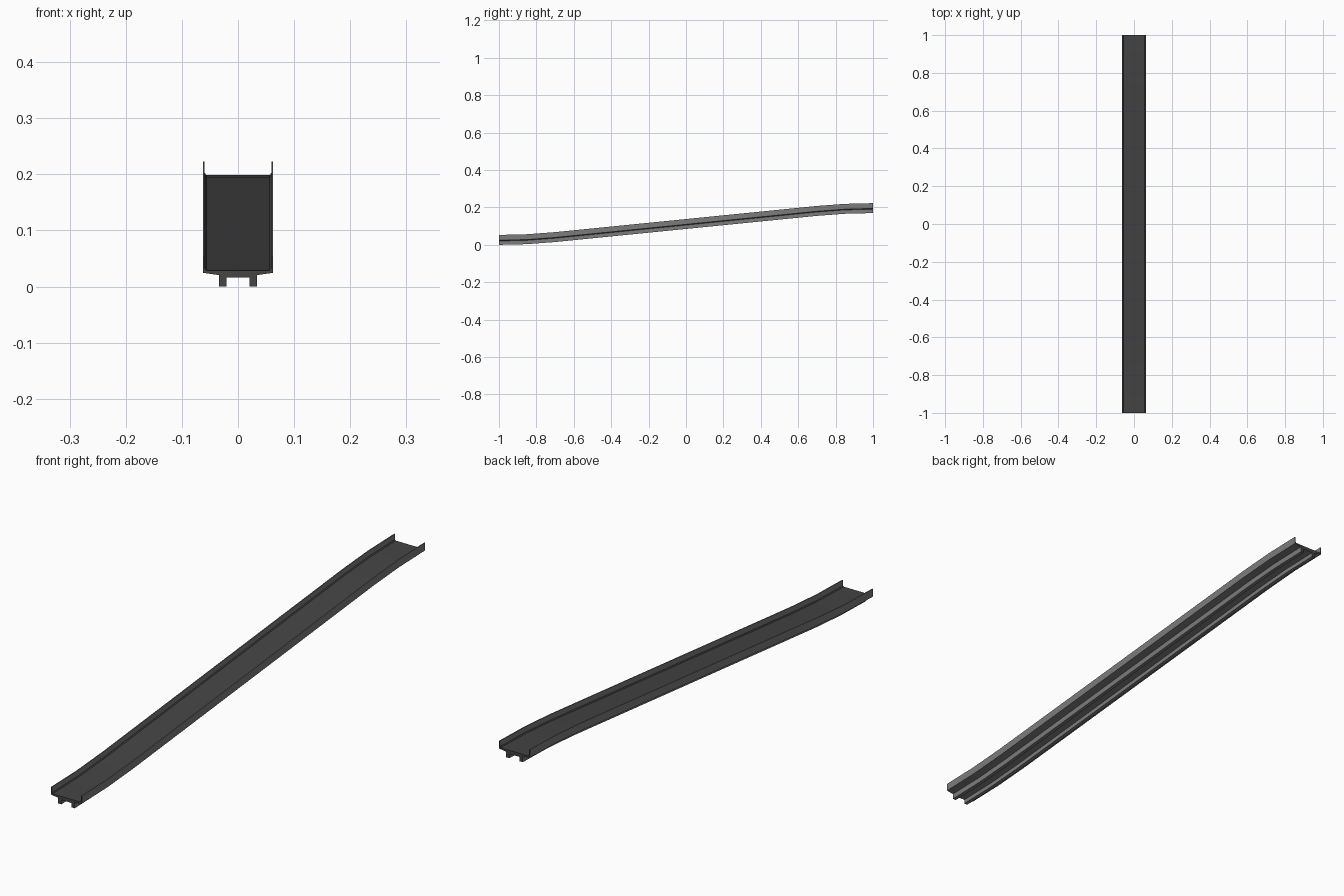
import bpy, bmesh

if "Cube" in bpy.data.objects:
    bpy.data.objects.remove(bpy.data.objects["Cube"])

def material(name, v):
    m = bpy.data.materials.new(name)
    m.diffuse_color = (v, v, v, 1)
    m.use_nodes = True
    m.node_tree.nodes["Principled BSDF"].inputs["Base Color"].default_value = m.diffuse_color
    return m

dark = material("dark grey", 0.058)
light = material("mid grey", 0.2)

# Half cross-section (x, z), from the underside centre round to the road surface
half = [(0.0205, 0.016), (0.0205, 0.0), (0.034, 0.0), (0.034, 0.0205),
        (0.0628, 0.0245), (0.0628, 0.053), (0.0595, 0.053),
        (0.0595, 0.0325), (0.0565, 0.029)]
profile = half + [(-x, z) for x, z in reversed(half)]

# Ramp path: straight slope, easing to level at both ends
SLOPE, BEND, STEPS = 0.1, 0.3, 2
RISE = SLOPE * (2 - BEND)

def height(y):
    if y < -1 + BEND:
        return SLOPE * (y + 1) ** 2 / (2 * BEND)
    if y > 1 - BEND:
        return RISE - SLOPE * (1 - y) ** 2 / (2 * BEND)
    return RISE / 2 + SLOPE * y

low = [-1 + BEND * i / STEPS for i in range(STEPS + 1)]
path = low + [-y for y in reversed(low)]

# Sweep the section along the path
bm = bmesh.new()
rings = [[bm.verts.new((x, y, z + height(y))) for x, z in profile] for y in path]
n = len(profile)
ROAD = (7, 8, 9)  # profile segments of the road surface and its corner fillets
for a, b in zip(rings, rings[1:]):
    for i in range(n):
        j = (i + 1) % n
        f = bm.faces.new((a[i], a[j], b[j], b[i]))
        # Road surface dark; walls, rails and underside lighter
        f.material_index = 0 if i in ROAD else 1
bm.faces.new(rings[0])
bm.faces.new(rings[-1][::-1])
bmesh.ops.recalc_face_normals(bm, faces=bm.faces)

mesh = bpy.data.meshes.new("ramp_track")
bm.to_mesh(mesh)
bm.free()
mesh.materials.append(dark)
mesh.materials.append(light)
track = bpy.data.objects.new("ramp_track", mesh)
bpy.context.collection.objects.link(track)
bpy.context.view_layer.objects.active = track
track.select_set(True)
bpy.ops.object.shade_smooth_by_angle(angle=0.5)
